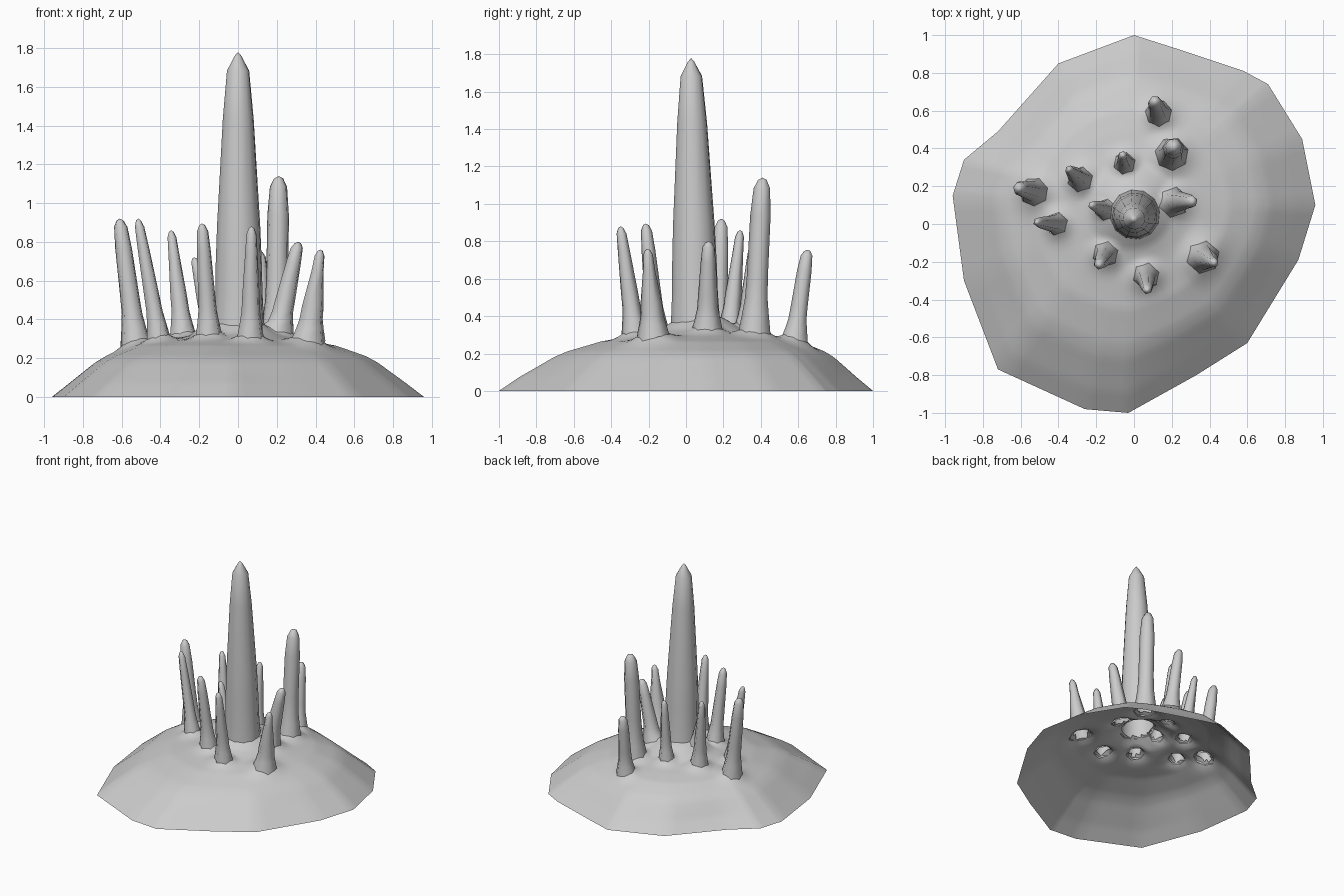
import bpy, bmesh, math
from mathutils import Vector

if "Cube" in bpy.data.objects:
    bpy.data.objects.remove(bpy.data.objects["Cube"])

# Irregular rim of the mound, seen from above
RIM = [(0, 1), (.22, .93), (.58, .81), (.71, .74), (.89, .45), (.96, .1), (.87, -.19),
       (.6, -.63), (.33, -.8), (-.03, -1), (-.26, -.98), (-.72, -.77), (-.9, -.3),
       (-.96, .15), (-.9, .34), (-.72, .49), (-.4, .85)]
# Mound profile: fraction of rim distance, height
PROFILE = [(0, .37), (.12, .36), (.25, .31), (.42, .288), (.55, .265), (.7, .212), (.76, .18), (1, 0)]
CENTRE = Vector((-.02, .10))

# Spires: base x, y, tip x, y, z, radius, upper taper, number of sides
SPIRES = [
    (.005, .05, 0, .027, 1.78, .115, .70, 12),
    (.20, .37, .21, .41, 1.14, .06, .95, 7),
    (-.53, .17, -.61, .19, .92, .052, .85, 7),
    (-.41, .00, -.515, .01, .92, .042, .75, 6),
    (-.15, -.16, -.185, -.215, .895, .047, .80, 6),
    (.065, -.275, .07, -.35, .88, .048, .70, 6),
    (.365, -.175, .425, -.205, .76, .06, .55, 6),
    (.21, .115, .31, .12, .80, .055, .75, 6),
    (-.285, .235, -.345, .29, .86, .046, .65, 6),
    (.13, .585, .11, .65, .755, .048, .85, 7),
    (-.05, .32, -.06, .365, .82, .04, .75, 6),
    (-.15, .075, -.225, .10, .72, .04, .70, 6),
]


def height(s, p):
    # mound profile plus a soft swelling round the foot of each spire
    z = 0
    for (a, za), (b, zb) in zip(PROFILE, PROFILE[1:]):
        if s <= b:
            z = za + (zb - za) * (s - a) / (b - a)
            break
    swell = max(math.exp(-((p - Vector(sp[:2])).length / (sp[5] * 1.5)) ** 2) for sp in SPIRES)
    return z + .06 * swell * (s < .98)


def finish(bm, name, angle):
    me = bpy.data.meshes.new(name)
    bm.to_mesh(me)
    bm.free()
    ob = bpy.data.objects.new(name, me)
    bpy.context.collection.objects.link(ob)
    bpy.ops.object.select_all(action='DESELECT')
    ob.select_set(True)
    bpy.context.view_layer.objects.active = ob
    bpy.ops.object.shade_smooth_by_angle(angle=math.radians(angle))


def bridge(bm, rings):
    for lo, hi in zip(rings, rings[1:]):
        n = len(lo)
        for i in range(n):
            bm.faces.new((lo[i], lo[(i + 1) % n], hi[(i + 1) % n], hi[i]))


# Mound: open-bottomed shell, rounder towards the top, with holes under the hollow spires
DIV, RINGS = 5, 44
rim = []
pts = [Vector(p) for p in reversed(RIM)]
for a, b in zip(pts, pts[1:] + pts[:1]):
    rim += [a.lerp(b, k / DIV) for k in range(DIV)]
bm = bmesh.new()
rings = []
for j in range(RINGS):
    s = 1 - j / RINGS
    k = min(1, max(0, (s - .3) / .6))
    ring = []
    for p in rim:
        d = p - CENTRE
        q = CENTRE + d.normalized() * s * (d.length * k + .94 * (1 - k))
        ring.append(bm.verts.new((q.x, q.y, height(s, q))))
    rings.append(ring)
bridge(bm, rings)
bm.faces.new(rings[-1])
surface = [v.co.copy() for v in bm.verts]
holes = [f for f in bm.faces
         if any((f.calc_center_median().xy - Vector(sp[:2])).length < sp[5] for sp in SPIRES)]
bmesh.ops.delete(bm, geom=holes, context='FACES')
finish(bm, "mound", 70)


def ground(x, y):
    return min(surface, key=lambda c: (c.x - x) ** 2 + (c.y - y) ** 2).z


# Spires: flared foot, leaning shaft, blunt pointed tip
def spire(name, bx, by, tx, ty, tz, r, taper, sides):
    bm = bmesh.new()
    main = r > .1
    base = Vector((bx, by, ground(bx, by) - .02))
    tip = Vector((tx, ty, tz))
    flare = 1.15 if main else 1.5
    steps = [(0, flare), (.09, 1 + (flare - 1) * .5), (.2, 1.05), (.35, .98), (.75, taper),
             (.93, taper * (.72 if main else .8)), (.985, taper * (.22 if main else .42))]
    rings = []
    for t, f in steps:
        c = base.lerp(tip, t)
        ring = []
        for i in range(sides):
            a = math.tau * (i + .3) / sides
            x, y = c.x + r * f * math.cos(a), c.y + r * f * math.sin(a)
            ring.append(bm.verts.new((x, y, c.z if t else ground(x, y) - .003)))
        rings.append(ring)
    bridge(bm, rings)
    end = bm.verts.new(tip)
    top = rings[-1]
    for i in range(sides):
        bm.faces.new((top[i], top[(i + 1) % sides], end))
    finish(bm, name, 65)


for n, data in enumerate(SPIRES):
    spire("main_spire" if n == 0 else f"small_spire_{n}", *data)
